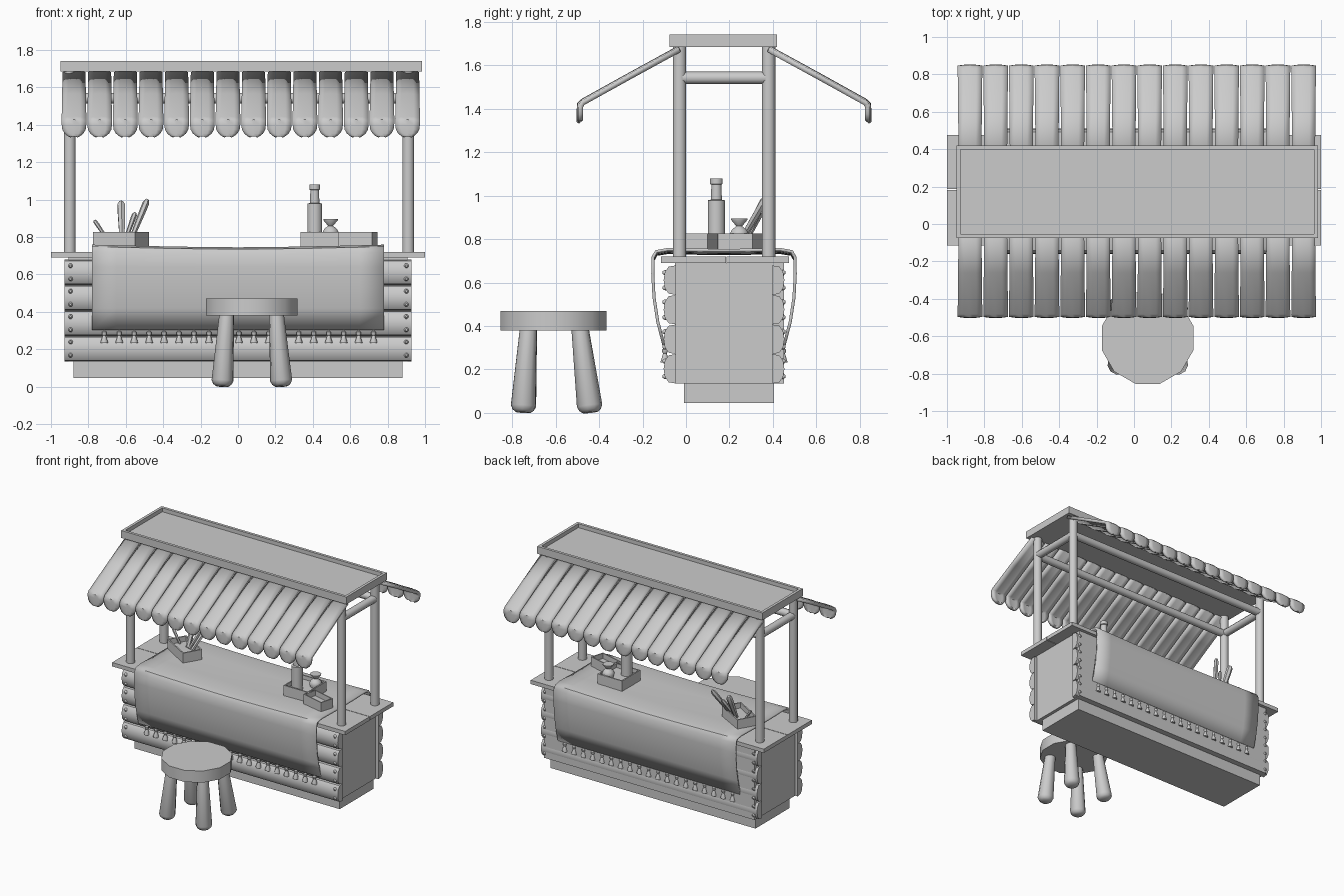
import bpy, bmesh, math
from mathutils import Vector, Matrix

if "Cube" in bpy.data.objects:
    bpy.data.objects.remove(bpy.data.objects["Cube"])

YC = 0.175  # the stall is mirrored about this depth


def finish(name, bm, smooth=True, thick=0, angle=40):
    bmesh.ops.recalc_face_normals(bm, faces=bm.faces)
    me = bpy.data.meshes.new(name)
    bm.to_mesh(me)
    bm.free()
    ob = bpy.data.objects.new(name, me)
    bpy.context.collection.objects.link(ob)
    if thick:
        m = ob.modifiers.new("thickness", 'SOLIDIFY')
        m.thickness, m.offset = thick, 0
    if smooth:
        bpy.ops.object.select_all(action='DESELECT')
        ob.select_set(True)
        bpy.context.view_layer.objects.active = ob
        bpy.ops.object.shade_smooth_by_angle(angle=math.radians(angle))
    return ob


def box(name, lo, hi, rot=0, rim=0, depth=0):
    """Box between two corners; rim and depth sink a recess in the top."""
    lo, hi = Vector(lo), Vector(hi)
    bm = bmesh.new()
    bmesh.ops.create_cube(bm, size=1)
    size = hi - lo
    bmesh.ops.scale(bm, vec=size, verts=bm.verts)
    if rim:
        top = max(bm.faces, key=lambda f: f.calc_center_median().z)
        bmesh.ops.inset_region(bm, faces=[top], thickness=rim)
        low = bmesh.ops.extrude_face_region(bm, geom=[top])
        bmesh.ops.delete(bm, geom=[top], context='FACES_ONLY')
        vs = [g for g in low['geom'] if isinstance(g, bmesh.types.BMVert)]
        bmesh.ops.translate(bm, vec=(0, 0, -depth), verts=vs)
    bm.transform(Matrix.Translation((lo + hi) / 2) @ Matrix.Rotation(math.radians(rot), 4, 'Z'))
    return finish(name, bm, False)


def rod(name, a, b, prof, n=10, turn=0.5):
    """Turned part from a to b; prof is a list of (fraction, radius)."""
    a, b = Vector(a), Vector(b)
    q = (b - a).to_track_quat('Z', 'Y')
    bm = bmesh.new()
    rings = []
    for t, r in prof:
        c = a.lerp(b, t)
        rings.append([bm.verts.new(c + q @ Vector((r * math.cos(k), r * math.sin(k), 0)))
                      for k in [(i + turn) * math.tau / n for i in range(n)]])
    for r0, r1 in zip(rings, rings[1:]):
        for i in range(n):
            j = (i + 1) % n
            bm.faces.new((r0[i], r0[j], r1[j], r1[i]))
    bm.faces.new(rings[0])
    bm.faces.new(rings[-1])
    return finish(name, bm, angle=50)


def sheet(name, rows, thick):
    bm = bmesh.new()
    g = [[bm.verts.new(p) for p in r] for r in rows]
    for r0, r1 in zip(g, g[1:]):
        for i in range(len(r0) - 1):
            bm.faces.new((r0[i], r0[i + 1], r1[i + 1], r1[i]))
    return finish(name, bm, thick=thick)


def even(r):
    return [(0, r), (1, r)]


# Body, plinth and counter planks
box("plinth", (-0.88, YC + 0.03 - 0.215, 0.045), (0.88, YC + 0.03 + 0.2, 0.14))
box("body", (-0.905, -0.05, 0.135), (0.905, 0.45, 0.69))
box("counter_front_plank", (-1, -0.115, 0.69), (1, 0.183, 0.72))
box("counter_back_plank", (-1, 0.187, 0.69), (1, 0.475, 0.72))

for side, s in (("front", -1), ("back", 1)):
    def Y(d):
        return YC + s * d

    # Half-round wall logs with nails
    for k in range(4):
        z = 0.135 + k * 0.136
        prof = [(0.22, 0), (0.255, 0.006), (0.272, 0.03), (0.278, 0.068),
                (0.272, 0.106), (0.255, 0.13), (0.22, 0.136)]
        bm = bmesh.new()
        f = bm.faces.new([bm.verts.new((-0.927, Y(d), z + h)) for d, h in prof])
        e = bmesh.ops.extrude_face_region(bm, geom=[f])
        bmesh.ops.translate(bm, vec=(1.855, 0, 0),
                            verts=[g for g in e['geom'] if isinstance(g, bmesh.types.BMVert)])
        finish(f"{side}_log", bm)
        for x in (-0.895, 0.9):
            for h in (0.033, 0.103):
                rod("nail", (x, Y(0.265), z + h), (x, Y(0.283), z + h),
                    [(0, 0.013), (0.6, 0.012), (1, 0.006)], 8)

    # Posts and long tie bar
    for x in (-0.9, 0.91):
        rod(f"{side}_post", (x, Y(0.205), 0.7), (x, Y(0.205), 1.69), even(0.032), 12)
    rod(f"{side}_tie_bar", (-0.9, Y(0.205), 1.542), (0.91, Y(0.205), 1.542), even(0.029), 10)

    # Awning strips: sloping sheet, short drop and rounded end
    path = [(0.205, 1.68, 0.93), (0.43, 1.557, 0.96), (0.65, 1.435, 1), (0.665, 1.422, 1),
            (0.666, 1.40, 1), (0.666, 1.375, 0.95), (0.666, 1.355, 0.76), (0.666, 1.344, 0.5),
            (0.666, 1.34, 0.25)]
    for k in range(14):
        cx = 0.015 + (k - 6.5) * 0.1372
        rows = []
        for i, (d, z, w) in enumerate(path):
            rows.append([(cx + u * 0.064 * w, Y(d - (0.006 * u * u if i > 2 else 0)),
                          z - (0.008 * u * u if i < 4 else 0)) for u in (-1, -0.5, 0, 0.5, 1)])
        sheet(f"{side}_awning_strip", rows, 0.024)

    # Tassels along the cloth hem
    for k in range(19):
        x = -0.715 + k * 0.08
        rod(f"{side}_tassel", (x, Y(0.272), 0.232), (x, Y(0.272), 0.315),
            [(0, 0.021), (0.08, 0.021), (0.5, 0.009), (0.58, 0.014), (0.72, 0.014),
             (0.8, 0.005), (1, 0.005)], 8)

# Short tie bars and roof tray
for x in (-0.9, 0.91):
    rod("side_tie_bar", (x, -0.03, 1.542), (x, 0.38, 1.542), even(0.029), 10)
box("roof", (-0.95, -0.075, 1.685), (0.983, 0.42, 1.742), rim=0.03, depth=0.03)

# Table cloth draped over both sides with a slight sag in the middle
half = [(0.275, 0.305), (0.305, 0.42), (0.322, 0.53), (0.328, 0.64), (0.326, 0.71),
        (0.312, 0.735), (0.26, 0.744), (0.13, 0.741)]
full = [(YC - d, z) for d, z in half] + [(YC, 0.74)] + [(YC + d, z) for d, z in reversed(half)]
xs = [-0.78 + 1.56 * i / 12 for i in range(13)]
sheet("table_cloth", [[(x, y, z + (0.014 * abs(x / 0.78) ** 1.5 - 0.006 if z > 0.7 else 0))
                       for x in xs] for y, z in full], 0.014)

# Stool with four splayed legs
rod("stool_seat", (0.073, -0.61, 0.38), (0.073, -0.61, 0.47), even(0.253), 12)
for tx, bx in ((-0.06, -0.085), (0.205, 0.233)):
    for ty, by in ((-0.725, -0.75), (-0.488, -0.44)):
        rod("stool_leg", (bx, by, 0.002), (tx, ty, 0.39),
            [(0, 0.035), (0.03, 0.05), (0.08, 0.059), (1, 0.04)], 10)

# Trays on the counter
box("utensil_tray", (-0.755, 0.165, 0.745), (-0.495, 0.315, 0.826), rot=-30, rim=0.014, depth=0.04)
box("bottle_tray", (0.335, 0.08, 0.745), (0.545, 0.305, 0.826), rim=0.014, depth=0.03)
box("small_tray", (0.545, 0.015, 0.745), (0.735, 0.125, 0.826), rot=-15, rim=0.012, depth=0.04)

# Bottle and small vase
rod("bottle", (0.41, 0.14, 0.79), (0.41, 0.14, 1.08),
    [(0, 0.041), (0.65, 0.041), (0.66, 0.026), (0.9, 0.024), (0.91, 0.03), (1, 0.03)], 12)
rod("vase", (0.495, 0.245, 0.79), (0.495, 0.245, 0.895),
    [(0, 0.035), (0.3, 0.046), (0.5, 0.036), (0.66, 0.014), (0.95, 0.04), (1, 0.04)], 12)

# Utensils leaning in the tray
for a, b, w in (((-0.57, 0.25, 0.79), (-0.485, 0.375, 1.0), 0.018),
                ((-0.62, 0.27, 0.79), (-0.625, 0.37, 0.99), 0.022),
                ((-0.60, 0.26, 0.79), (-0.55, 0.34, 0.93), 0.014),
                ((-0.70, 0.29, 0.79), (-0.768, 0.30, 0.89), 0.011)):
    rod("utensil", a, b, [(0, w * 0.7), (0.7, w), (0.92, w), (1, w * 0.5)], 6)
